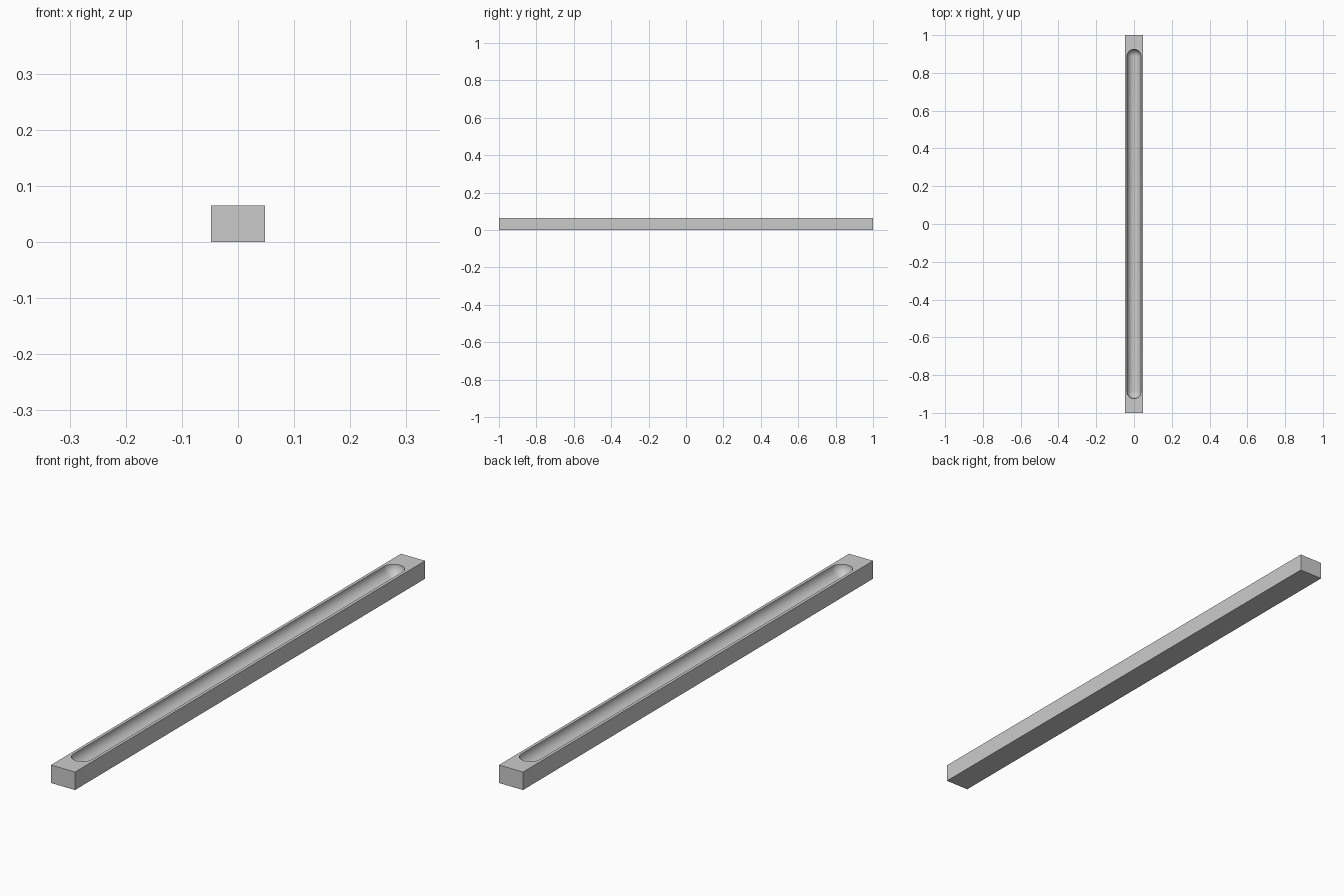
import bpy, bmesh
from math import sin, cos, pi, radians
from mathutils import Vector

if "Cube" in bpy.data.objects:
    bpy.data.objects.remove(bpy.data.objects["Cube"])

WIDTH, LENGTH, HEIGHT = 0.096, 2.0, 0.065
GROOVE_R, GROOVE_END = 0.037, 0.925


def make_object(name, bm):
    bmesh.ops.recalc_face_normals(bm, faces=bm.faces)
    mesh = bpy.data.meshes.new(name)
    bm.to_mesh(mesh)
    bm.free()
    obj = bpy.data.objects.new(name, mesh)
    bpy.context.collection.objects.link(obj)
    return obj


# Rectangular bar
bm = bmesh.new()
bmesh.ops.create_cube(bm, size=1)
bmesh.ops.scale(bm, vec=(WIDTH, LENGTH, HEIGHT), verts=bm.verts)
bmesh.ops.translate(bm, vec=(0, 0, HEIGHT / 2), verts=bm.verts)
bar = make_object("grooved_bar", bm)

# Round-ended groove cutter: a capsule profile spun around the y axis
bm = bmesh.new()
straight = GROOVE_END - GROOVE_R
arc = [(GROOVE_R * cos(i * pi / 20), straight + GROOVE_R * sin(i * pi / 20)) for i in range(11)]
profile = [(r, -y) for r, y in reversed(arc)] + arc
verts = [bm.verts.new((r, y, 0)) for r, y in profile]
edges = [bm.edges.new(pair) for pair in zip(verts, verts[1:])]
bmesh.ops.spin(bm, geom=verts + edges, cent=(0, 0, 0), axis=(0, 1, 0), angle=2 * pi, steps=40)
bmesh.ops.remove_doubles(bm, verts=bm.verts, dist=1e-5)
bmesh.ops.translate(bm, vec=Vector((0, 0, HEIGHT)), verts=bm.verts)
cutter = make_object("groove_cutter", bm)
cutter.hide_render = True

# Carve the groove into the top of the bar
cut = bar.modifiers.new("groove", 'BOOLEAN')
cut.operation = 'DIFFERENCE'
cut.solver = 'EXACT'
cut.object = cutter
bpy.context.view_layer.objects.active = bar
bar.select_set(True)
bpy.ops.object.modifier_apply(modifier=cut.name)
bpy.data.objects.remove(cutter)
bpy.ops.object.shade_smooth_by_angle(angle=radians(30))
